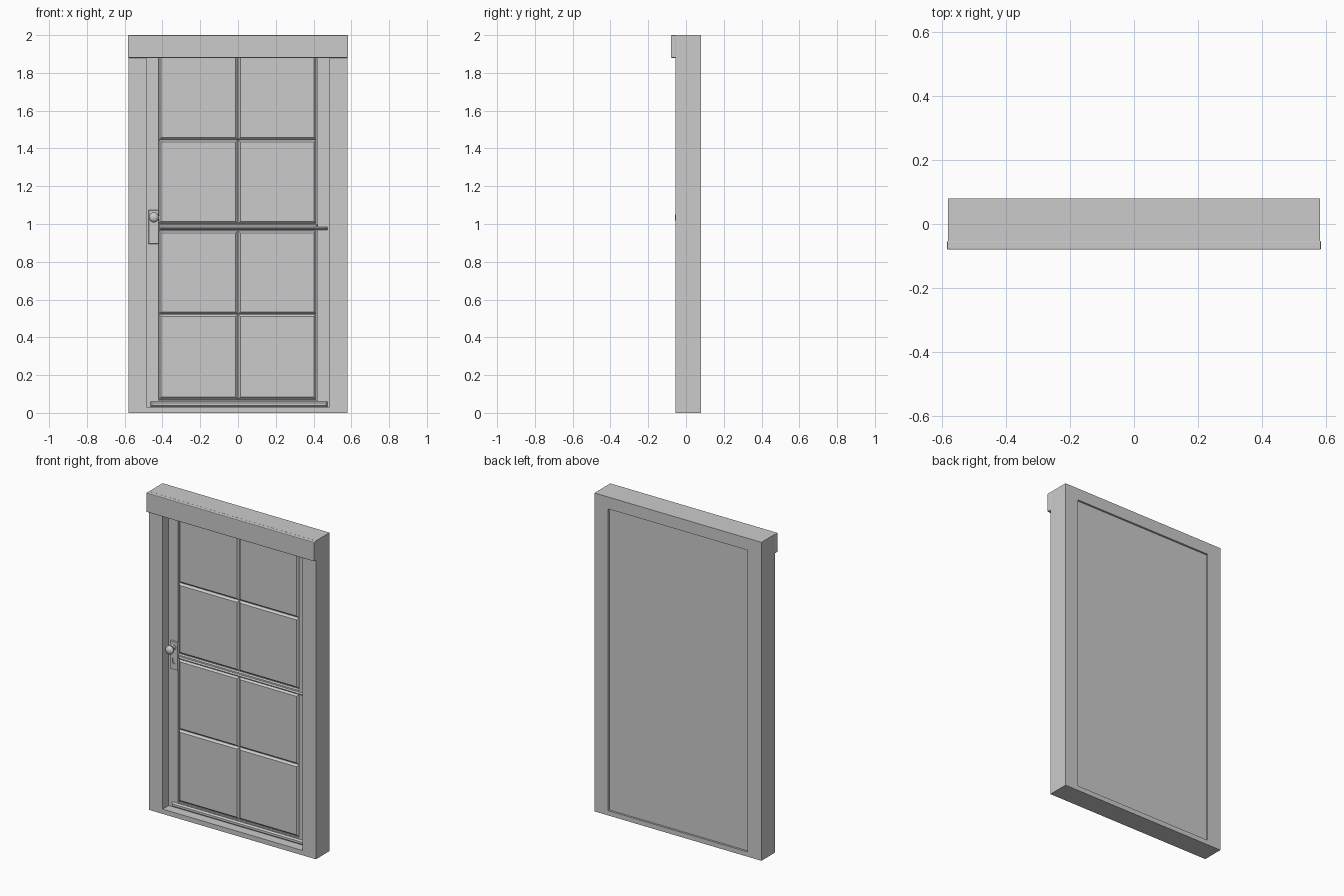
import bpy, bmesh, math

if "Cube" in bpy.data.objects:
    bpy.data.objects.remove(bpy.data.objects["Cube"])


def make(name, bm):
    bmesh.ops.recalc_face_normals(bm, faces=bm.faces)
    mesh = bpy.data.meshes.new(name)
    bm.to_mesh(mesh)
    bm.free()
    ob = bpy.data.objects.new(name, mesh)
    bpy.context.collection.objects.link(ob)
    return ob


def block(name, x0, x1, y0, y1, z0, z1, chamfer=0.0):
    """Box whose front face (y0) is inset by chamfer."""
    bm = bmesh.new()
    c = chamfer
    back = [bm.verts.new((x, y1, z)) for x, z in ((x0, z0), (x1, z0), (x1, z1), (x0, z1))]
    front = [bm.verts.new((x, y0, z)) for x, z in
             ((x0 + c, z0 + c), (x1 - c, z0 + c), (x1 - c, z1 - c), (x0 + c, z1 - c))]
    bm.faces.new(back)
    bm.faces.new(front)
    for i in range(4):
        j = (i + 1) % 4
        bm.faces.new((back[i], back[j], front[j], front[i]))
    return make(name, bm)


def ring(name, outer, inner, y0, y1):
    """Rectangular frame with a rectangular opening; rects are x0, x1, z0, z1."""
    bm = bmesh.new()
    loops = []
    for (x0, x1, z0, z1), y in ((outer, y0), (inner, y0), (inner, y1), (outer, y1)):
        loops.append([bm.verts.new((x, y, z)) for x, z in ((x0, z0), (x1, z0), (x1, z1), (x0, z1))])
    for a in range(4):
        la, lb = loops[a], loops[(a + 1) % 4]
        for i in range(4):
            j = (i + 1) % 4
            bm.faces.new((la[i], la[j], lb[j], lb[i]))
    return make(name, bm)


FACE, FLOOR, BACK = 0.005, 0.017, 0.068   # door front, groove bottom, door back

# Door frame and head trim
ring("door_frame", (-0.58, 0.58, 0, 2), (-0.485, 0.485, 0.03, 1.925), -0.055, 0.08)
trim = block("head_trim", -0.583, 0.583, -0.08, -0.052, 1.88, 2.0)
bev = trim.modifiers.new("soft_edges", 'BEVEL')
bev.width, bev.segments = 0.004, 2

# Door leaf: core slab, surrounding stiles and rails
block("door_core", -0.485, 0.485, FLOOR, BACK, 0.03, 1.925)
ring("door_stiles", (-0.485, 0.485, 0.03, 1.925), (-0.42, 0.42, 0.066, 1.895), FACE, FLOOR)
block("lock_rail", -0.42, 0.42, FACE, FLOOR, 0.968, 0.998, 0.004)
block("rail_bead", -0.415, 0.475, FACE - 0.008, FACE + 0.002, 0.968, 0.986, 0.007)
block("bottom_bead", -0.465, 0.475, FACE - 0.01, FACE + 0.002, 0.03, 0.062, 0.009)

# Eight chamfered panels leaving V grooves between them
rows = ((0.071, 0.523), (0.523, 0.965), (1.001, 1.445), (1.445, 1.89))
for r, (z0, z1) in enumerate(rows):
    for side, x0, x1 in (("left", -0.42, 0), ("right", 0, 0.415)):
        block(f"panel_{side}_{r + 1}", x0, x1, FACE, FLOOR + 0.001, z0, z1, 0.012)

# Lock plate with keyhole
KX = -0.445
plate = block("lock_plate", KX - 0.028, KX + 0.028, FACE - 0.007, FACE + 0.001, 0.895, 1.075, 0.003)
cut = block("keyhole_cutter", KX - 0.01, KX + 0.01, -0.03, 0.003, 0.935, 0.968)
cut.hide_render = True
cut.hide_set(True)
mod = plate.modifiers.new("keyhole", 'BOOLEAN')
mod.object, mod.operation, mod.solver = cut, 'DIFFERENCE', 'EXACT'

# Knob: lathed profile (radius, y)
profile = ((0.017, 0.0), (0.017, -0.006), (0.01, -0.01), (0.01, -0.022), (0.021, -0.028),
           (0.027, -0.04), (0.023, -0.052), (0.012, -0.059))
bm = bmesh.new()
N = 16
rings = [[bm.verts.new((KX + r * math.cos(2 * math.pi * i / N), y,
                        1.035 + r * math.sin(2 * math.pi * i / N))) for i in range(N)]
         for r, y in profile]
for a, b in zip(rings, rings[1:]):
    for i in range(N):
        bm.faces.new((a[i], a[(i + 1) % N], b[(i + 1) % N], b[i]))
bm.faces.new(rings[0])
bm.faces.new(rings[-1])
knob = make("door_knob", bm)
bpy.context.view_layer.objects.active = knob
knob.select_set(True)
bpy.ops.object.shade_smooth_by_angle(angle=math.radians(40))
